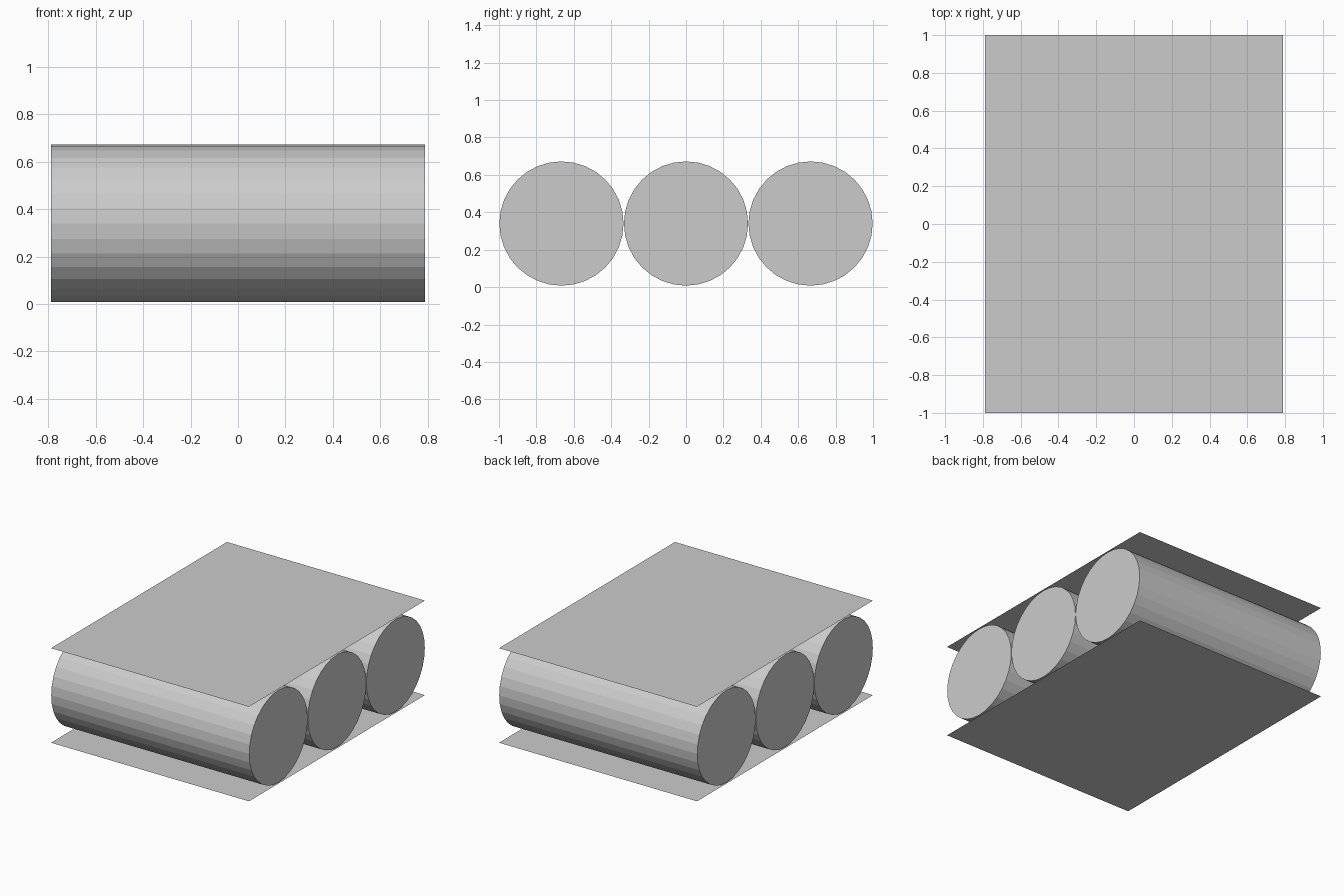
import bpy, math

if "Cube" in bpy.data.objects:
    bpy.data.objects.remove(bpy.data.objects["Cube"])

HALF_X = 0.788      # half length along the rollers
RADIUS = 0.332
SPACING = 0.666
HEIGHT = 0.68       # gap between the two sheets


def sheet(name, z):
    bpy.ops.mesh.primitive_plane_add(size=2, location=(0, 0, z))
    ob = bpy.context.object
    ob.name = name
    ob.scale = (HALF_X, 1, 1)
    bpy.ops.object.transform_apply(location=False, rotation=False, scale=True)


def roller(name, y):
    bpy.ops.mesh.primitive_cylinder_add(
        vertices=32, radius=RADIUS, depth=2 * HALF_X,
        location=(0, y, HEIGHT / 2), rotation=(0, math.pi / 2, 0))
    bpy.context.object.name = name


# Three flat-shaded rollers lying side by side
for name, i in (("front_roller", -1), ("middle_roller", 0), ("back_roller", 1)):
    roller(name, i * SPACING)

# Thin sheets below and above the rollers
sheet("bottom_sheet", 0)
sheet("top_sheet", HEIGHT)
